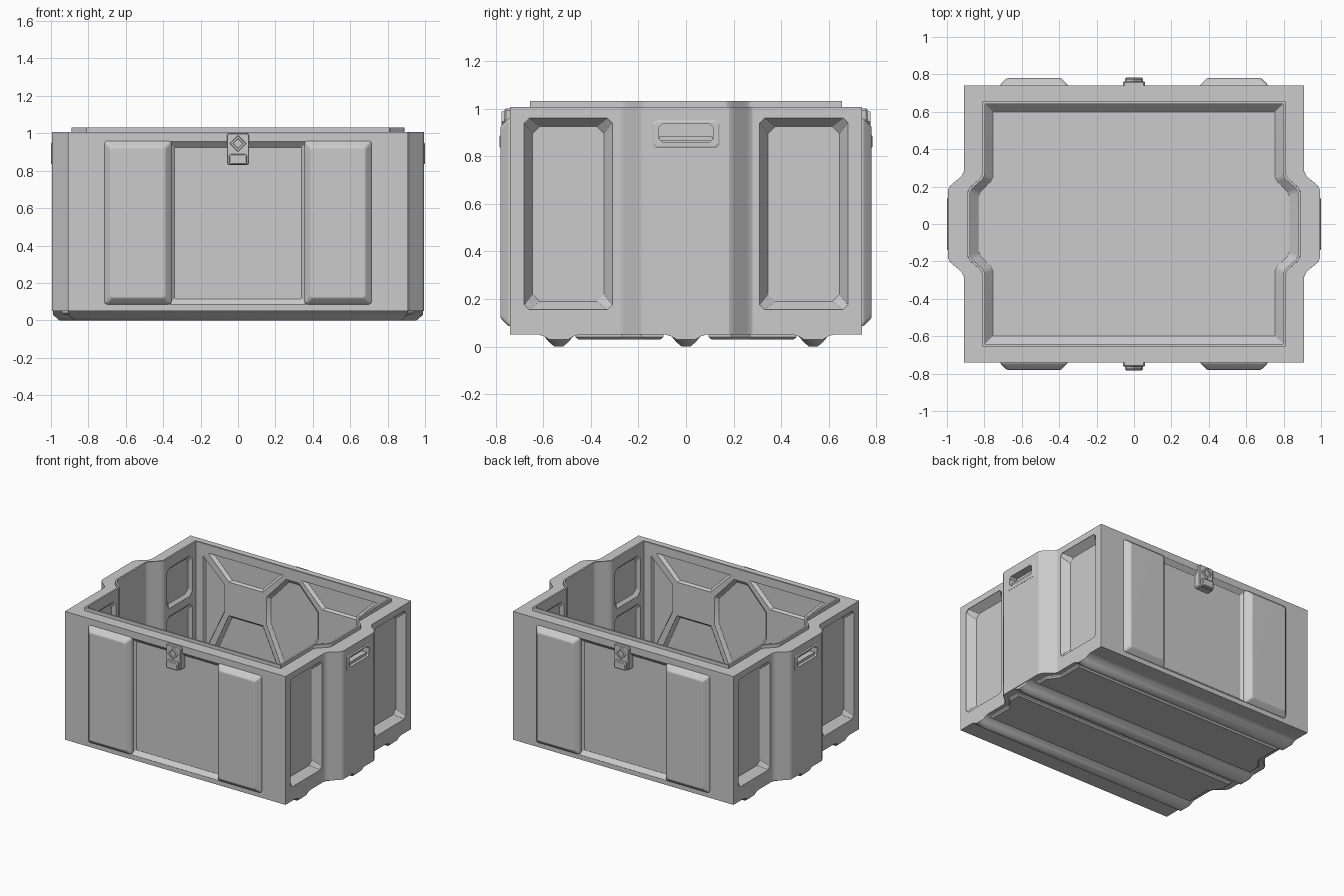
import bpy, bmesh, math

if "Cube" in bpy.data.objects:
    bpy.data.objects.remove(bpy.data.objects["Cube"])

FLOOR = .09


def loft(name, loops):
    """Skin a list of equal-length closed loops and cap both ends."""
    bm = bmesh.new()
    rings = [[bm.verts.new(p) for p in lp] for lp in loops]
    n = len(rings[0])
    for a, b in zip(rings, rings[1:]):
        for i in range(n):
            j = (i + 1) % n
            bm.faces.new((a[i], a[j], b[j], b[i]))
    bm.faces.new(rings[0])
    bm.faces.new(rings[-1])
    bmesh.ops.recalc_face_normals(bm, faces=bm.faces)
    me = bpy.data.meshes.new(name)
    bm.to_mesh(me)
    bm.free()
    ob = bpy.data.objects.new(name, me)
    bpy.context.collection.objects.link(ob)
    return ob


def plane(axis, d, pts):
    f = {'x': lambda u, v: (d, u, v), 'y': lambda u, v: (u, d, v), 'z': lambda u, v: (u, v, d)}[axis]
    return [f(u, v) for u, v in pts]


def rect(u0, u1, v0, v1, c=0.01):
    """Rectangle with chamfered corners."""
    return [(u0 + c, v0), (u1 - c, v0), (u1, v0 + c), (u1, v1 - c),
            (u1 - c, v1), (u0 + c, v1), (u0, v1 - c), (u0, v0 + c)]


def plate(name, axis, r, steps):
    """Stack of inset rectangles; steps are (depth, inset, corner)."""
    u0, u1, v0, v1 = r
    return loft(name, [plane(axis, d, rect(u0 + i, u1 - i, v0 + i, v1 - i, c)) for d, i, c in steps])


def outline(a, b, w, y1, y2):
    """Box plan with a central bulge on both short sides."""
    d, e = w - a, (y2 - y1)
    half = [(a, -b), (a, -y2), (a + .15 * d, -y2 + .25 * e), (a + .85 * d, -y1 - .25 * e), (w, -y1)]
    right = half + [(x, -y) for x, y in reversed(half)]
    return right + [(-x, -y) for x, y in right]


def activate(ob):
    bpy.ops.object.select_all(action='DESELECT')
    ob.select_set(True)
    bpy.context.view_layer.objects.active = ob


def boolean(ob, tool, op='DIFFERENCE'):
    m = ob.modifiers.new("bool", 'BOOLEAN')
    m.object, m.operation, m.solver = tool, op, 'EXACT'
    activate(ob)
    bpy.ops.object.modifier_apply(modifier=m.name)
    bpy.data.objects.remove(tool)


def soften(ob, w):
    """Rounded edges with flat-looking large faces."""
    m = ob.modifiers.new("soft", 'BEVEL')
    m.width, m.segments, m.limit_method, m.angle_limit = w, 2, 'ANGLE', math.radians(25)
    activate(ob)
    bpy.ops.object.modifier_apply(modifier=m.name)
    bpy.ops.object.shade_smooth_by_angle(angle=math.radians(35))
    ob.modifiers.new("normals", 'WEIGHTED_NORMAL').keep_sharp = True


# Case body with raised lip
plan = outline(.91, .74, .995, .18, .28)
body = loft("case_body", [plane('z', .05, plan), plane('z', 1.007, plan)])
lip = outline(.81, .655, .89, .17, .27)
boolean(body, loft("lip", [plane('z', .95, lip), plane('z', 1.032, lip)]), 'UNION')

# Straight-walled cavity with a chamfered floor edge
inner = outline(.797, .642, .877, .165, .265)
boolean(body, loft("cavity", [plane('z', FLOOR, outline(.755, .60, .83, .15, .25)),
                              plane('z', FLOOR + .045, inner), plane('z', 1.1, inner)]))


def wall_recess(s, pts):
    """Sloped-edge polygon pocket in the inner front or back wall."""
    mx, mz = (sum(p[i] for p in pts) / len(pts) for i in (0, 1))
    boolean(body, loft("pocket", [plane('y', s * d, [(mx + (x - mx) * k, mz + (z - mz) * k) for x, z in pts])
                                  for d, k in ((.60, 1), (.643, 1), (.665, .9))]))


for s in (-1, 1):
    # Shallow centre recess on front and back
    boolean(body, plate("recess", 'y', (-.37, .37, .085, .955),
                        [(s * .80, 0, .002), (s * .74, 0, .002), (s * .712, .03, .002)]))
    for t in (-1, 1):
        # Deep outer recesses on both ends
        y = sorted((t * .31, t * .68))
        boolean(body, plate("recess", 'x', (y[0], y[1], .155, .96),
                            [(s * 1.0, 0, .02), (s * .905, 0, .02), (s * .85, .035, .03)]))
        # Inner end wall pockets, above and below a cross rib
        y = sorted((t * .30, t * .60))
        for z0, z1 in ((.17, .59), (.65, .95)):
            boolean(body, plate("pocket", 'x', (y[0], y[1], z0, z1),
                                [(s * .76, 0, .03), (s * .798, 0, .03), (s * .818, .02, .03)]))
        # Inner long wall pockets, leaving an X of ribs in each half
        cx = t * .385
        wall_recess(s, [(cx - .31, .97), (cx + .31, .97), (cx + .14, .80), (cx - .14, .80)])
        wall_recess(s, [(cx - .31, .17), (cx + .31, .17), (cx + .14, .55), (cx - .14, .55)])
        wall_recess(s, [(t * x, z) for x, z in ((.74, .94), (.56, .77), (.56, .57), (.74, .19))])
    wall_recess(s, [(.05, .95), (.215, .77), (.215, .57), (.05, .19),
                    (-.05, .19), (-.215, .57), (-.215, .77), (-.05, .95)])
    # Hand hold
    boolean(body, plate("recess", 'x', (-.115, .115, .86, .935),
                        [(s * 1.1, 0, .015), (s * .945, 0, .015)]))
soften(body, .005)

PROFILE = [(-.09, .06), (-.085, .05), (-.06, .042), (-.04, .018), (-.018, 0),
           (.018, 0), (.04, .018), (.06, .042), (.085, .05), (.09, .06)]

for s, side in ((-1, "front"), (1, "back")):
    # Raised pads beside the centre recess
    for t in (-1, 1):
        x = sorted((t * .355, t * .715))
        pad = plate(side + "_pad", 'y', (x[0], x[1], .085, .96),
                    [(s * .70, 0, .01), (s * .745, 0, .01), (s * .78, .035, .01)])
        soften(pad, .012)

    # Latch: plate, diamond boss, lower flap
    plate(side + "_latch_plate", 'y', (-.06, .06, .83, 1.0),
          [(s * .70, 0, .008), (s * .757, 0, .008), (s * .762, .005, .008)])
    plate(side + "_latch_flap", 'y', (-.048, .048, .833, .89),
          [(s * .75, 0, .005), (s * .778, 0, .005), (s * .783, .006, .005)])
    dia = lambda r: [(r, .945), (0, .945 + r), (-r, .945), (0, .945 - r)]
    loft(side + "_latch_diamond", [plane('y', s * d, dia(r)) for d, r in
                                   ((.75, .045), (.775, .042), (.775, .028), (.767, .026))])

for s, side in ((-1, "left"), (1, "right")):
    # Handle frame around the hand hold
    frame = plate(side + "_handle_frame", 'x', (-.14, .14, .835, .95),
                  [(s * .95, 0, .012), (s * .996, 0, .012), (s * 1.0, .006, .012)])
    boolean(frame, plate("hole", 'x', (-.115, .115, .86, .935),
                         [(s * .9, 0, .015), (s * 1.1, 0, .015)]))
    plate(side + "_handle_grip", 'x', (-.112, .112, .865, .885),
          [(s * .94, 0, .004), (s * .985, 0, .004)])

# Three skid rails and two panels under the base
for y0, half in ((-.535, .91), (0, .99), (.535, .91)):
    ring = lambda x, lo: [(x, y0 + y, max(z, lo)) for y, z in PROFILE]
    rail = loft("skid_rail", [ring(-half, .03), ring(-half + .035, 0), ring(half - .035, 0), ring(half, .03)])
    activate(rail)
    bpy.ops.object.shade_smooth_by_angle(angle=math.radians(40))
for t in (-1, 1):
    def panel(i):
        right = [(.88 - i, .465 - i), (.88 - i, .27), (.94 - i, .19), (.94 - i, .095 + i)]
        return [(x, t * y) for x, y in right + [(-x, y) for x, y in reversed(right)]]
    loft("base_panel", [plane('z', z, panel(i)) for z, i in ((.055, 0), (.04, 0), (.03, .012))])
